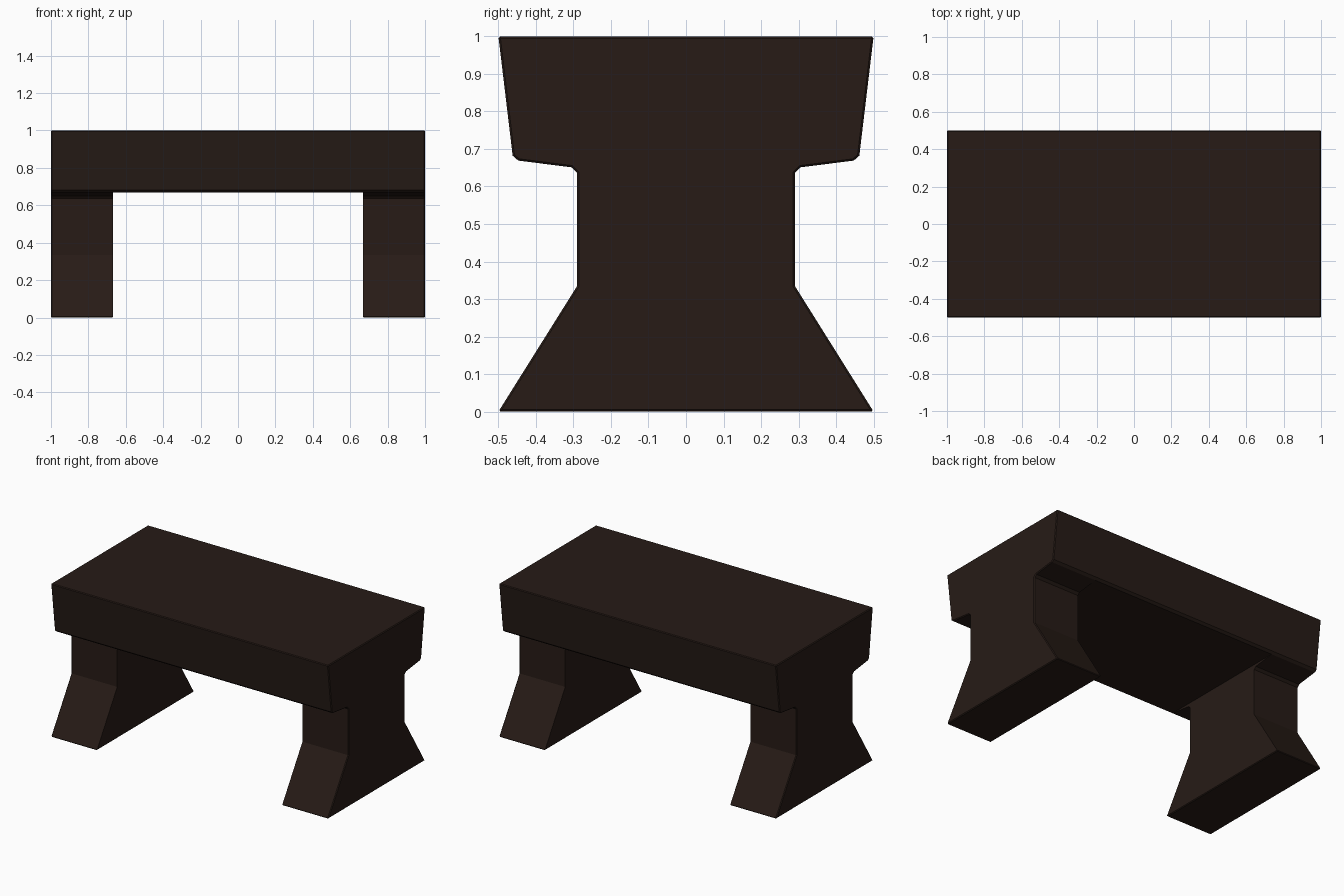
import bpy, bmesh

if "Cube" in bpy.data.objects:
    bpy.data.objects.remove(bpy.data.objects["Cube"])

# Half of the bench end profile (y, z), top to floor
half = [(0.5, 1.0), (0.462, 0.682), (0.447, 0.669), (0.305, 0.651),
        (0.29, 0.636), (0.29, 0.335), (0.5, 0.0)]
profile = half + [(-y, z) for y, z in reversed(half)]
n = len(profile)
stations = (-1.0, -0.668, 0.668, 1.0)

bm = bmesh.new()
rings = [[bm.verts.new((x, y, z)) for y, z in profile] for x in stations]


def bridge(a, b, pairs):
    for i, j in pairs:
        bm.faces.new((a[i], a[j], b[j], b[i]))


# Leg sections carry the whole profile, the middle only the seat
whole = [(i, (i + 1) % n) for i in range(n)]
seat = [(0, 1), (1, 2), (2, n - 3), (n - 3, n - 2), (n - 2, n - 1), (n - 1, 0)]
bridge(rings[0], rings[1], whole)
bridge(rings[1], rings[2], seat)
bridge(rings[2], rings[3], whole)

# Outer ends and inner leg sides
for r in (rings[0], rings[3]):
    bm.faces.new(r)
for r in (rings[1], rings[2]):
    bm.faces.new(r[2:n - 2])
bmesh.ops.recalc_face_normals(bm, faces=bm.faces)

# Tiny softened edges on the ends, the top and the feet
def softened(e):
    on_end = all(abs(v.co.x) > 0.99 for v in e.verts)
    on_level = any(all(abs(v.co.z - z) < 0.001 for v in e.verts) for z in (0, 1))
    return (on_end or on_level) and e.calc_face_angle(0) > 0.5

bmesh.ops.bevel(bm, geom=[e for e in bm.edges if softened(e)], offset=0.005,
                offset_type='OFFSET', segments=1, profile=0.5,
                affect='EDGES', clamp_overlap=True)

mesh = bpy.data.meshes.new("bench")
bm.to_mesh(mesh)
bm.free()
bench = bpy.data.objects.new("bench", mesh)
bpy.context.collection.objects.link(bench)

# Dark wood
wood = bpy.data.materials.new("dark_wood")
wood.diffuse_color = (0.02, 0.011, 0.008, 1)
wood.use_nodes = True
wood.node_tree.nodes["Principled BSDF"].inputs["Base Color"].default_value = wood.diffuse_color
mesh.materials.append(wood)
